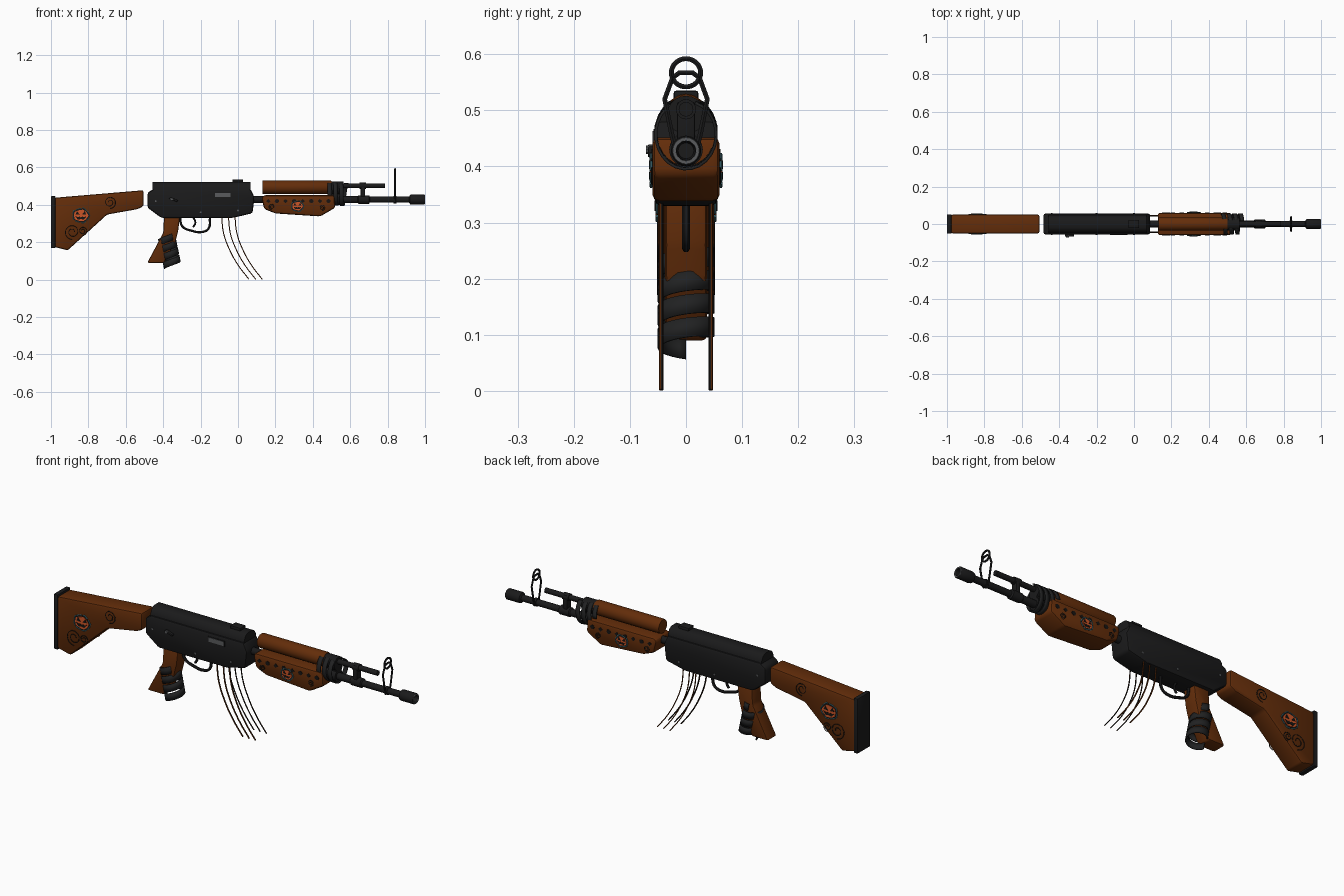
import bpy, bmesh, math
from mathutils import Vector

if "Cube" in bpy.data.objects:
    bpy.data.objects.remove(bpy.data.objects["Cube"], do_unlink=True)


def material(name, rgb):
    m = bpy.data.materials.new(name)
    m.use_nodes = True
    m.diffuse_color = (*rgb, 1)
    m.node_tree.nodes["Principled BSDF"].inputs["Base Color"].default_value = (*rgb, 1)
    return m


WOOD = material("brown_wood", (0.125, 0.026, 0.003))
STEEL = material("dark_steel", (0.0105, 0.0105, 0.011))
CLOTH = material("black_cloth", (0.015, 0.0155, 0.016))
GREY = material("worn_grey", (0.1, 0.105, 0.11))
ORANGE = material("pumpkin_orange", (0.6, 0.09, 0.02))
TEAL = material("dull_teal", (0.05, 0.15, 0.18))
INK = material("ink_black", (0.009, 0.007, 0.006))
made = []


def finish(name, bm, mat):
    bmesh.ops.recalc_face_normals(bm, faces=bm.faces[:])
    me = bpy.data.meshes.new(name)
    bm.to_mesh(me)
    bm.free()
    me.materials.append(mat)
    ob = bpy.data.objects.new(name, me)
    bpy.context.collection.objects.link(ob)
    made.append(ob)
    return ob


def prism(name, pts, lo, hi, mat, bevel=0.0, axis="y"):
    """Extrude an outline: (x, z) along y, or (y, z) along x."""
    bm = bmesh.new()
    place = (lambda p, d: (p[0], d, p[1])) if axis == "y" else (lambda p, d: (d, p[0], p[1]))
    face = bm.faces.new([bm.verts.new(place(p, lo)) for p in pts])
    ext = bmesh.ops.extrude_face_region(bm, geom=[face])
    step = Vector((0, hi - lo, 0)) if axis == "y" else Vector((hi - lo, 0, 0))
    bmesh.ops.translate(bm, vec=step, verts=[v for v in ext["geom"] if isinstance(v, bmesh.types.BMVert)])
    if bevel:
        bmesh.ops.bevel(bm, geom=bm.edges[:], offset=bevel, segments=2, profile=0.5, affect="EDGES")
    return finish(name, bm, mat)


def box(name, x0, x1, y0, y1, z0, z1, mat, bevel=0.0):
    return prism(name, [(x0, z0), (x1, z0), (x1, z1), (x0, z1)], y0, y1, mat, bevel)


def lathe(name, profile, z, mat, n=20):
    """Turn an (x, radius) profile around a line parallel to x."""
    bm = bmesh.new()
    rings = []
    for x, r in profile:
        rings.append([bm.verts.new((x, r * math.cos(a), z + r * math.sin(a)))
                      for a in (math.tau * i / n for i in range(n))])
    for a, b in zip(rings, rings[1:]):
        for i in range(n):
            bm.faces.new((a[i], a[(i + 1) % n], b[(i + 1) % n], b[i]))
    bmesh.ops.remove_doubles(bm, verts=bm.verts[:], dist=1e-5)
    return finish(name, bm, mat)


def rod(name, x0, x1, r, z, mat, n=20):
    return lathe(name, [(x0, 0), (x0, r), (x1, r), (x1, 0)], z, mat, n)


def tube(name, pts, r, mat, closed=False, smooth=True):
    """Round wire through 3D points."""
    cu = bpy.data.curves.new(name, "CURVE")
    cu.dimensions = "3D"
    cu.bevel_depth, cu.bevel_resolution, cu.use_fill_caps = r, 1, True
    cu.resolution_u = 4
    sp = cu.splines.new("BEZIER" if smooth else "POLY")
    dots = sp.bezier_points if smooth else sp.points
    dots.add(len(pts) - 1)
    for d, p in zip(dots, pts):
        if smooth:
            d.co = p
            d.handle_left_type = d.handle_right_type = "AUTO"
        else:
            d.co = (*p, 1)
    sp.use_cyclic_u = closed
    tmp = bpy.data.objects.new(name, cu)
    bpy.context.collection.objects.link(tmp)
    me = bpy.data.meshes.new_from_object(tmp.evaluated_get(bpy.context.evaluated_depsgraph_get()))
    bpy.data.objects.remove(tmp, do_unlink=True)
    me.materials.clear()
    me.materials.append(mat)
    ob = bpy.data.objects.new(name, me)
    bpy.context.collection.objects.link(ob)
    made.append(ob)


def wrap(name, start, end, ra, rb, turns, width, mat):
    """Spiral cloth strip around the line from start to end; ra lies in y."""
    start, end = Vector(start), Vector(end)
    axis = (end - start).normalized()
    side = Vector((0, 1, 0))
    other = axis.cross(side)
    bm = bmesh.new()
    n = int(turns * 24)
    rows = []
    for i in range(n + 1):
        a = math.tau * turns * i / n
        c = start.lerp(end, i / n) + side * ra * math.cos(a) + other * rb * math.sin(a)
        rows.append((bm.verts.new(c - axis * width / 2), bm.verts.new(c + axis * width / 2)))
    for a, b in zip(rows, rows[1:]):
        bm.faces.new((a[0], b[0], b[1], a[1]))
    ob = finish(name, bm, mat)
    mod = ob.modifiers.new("thickness", "SOLIDIFY")
    mod.thickness, mod.offset = 0.005, 0


def disc(cx, cz, rx, rz, n=24, lobes=0.0):
    return [(cx + rx * math.cos(a) * (1 - lobes * abs(math.sin(2.5 * a))),
             cz + rz * math.sin(a) * (1 - lobes * abs(math.sin(2.5 * a))))
            for a in (math.tau * i / n for i in range(n))]


# Shoulder stock
prism("stock", [(-0.98, 0.438), (-0.505, 0.478), (-0.505, 0.393), (-0.537, 0.377),
                (-0.70, 0.348), (-0.91, 0.157), (-0.98, 0.174)], -0.05, 0.05, WOOD, 0.01)
box("butt_plate", -1, -0.976, -0.052, 0.052, 0.168, 0.447, STEEL, 0.005)

# Receiver
prism("receiver", [(-0.484, 0.465), (-0.45, 0.485), (0.068, 0.485), (0.088, 0.44), (0.078, 0.355),
                   (-0.03, 0.33), (-0.41, 0.33), (-0.484, 0.385)], -0.056, 0.056, STEEL, 0.012)
prism("receiver_cover", [(-0.05, 0.45), (-0.048, 0.49), (-0.036, 0.513), (-0.02, 0.522), (0.02, 0.522),
                         (0.036, 0.513), (0.048, 0.49), (0.05, 0.45)], -0.458, 0.068, STEEL, axis="x")
box("rear_sight", -0.03, 0.028, -0.022, 0.022, 0.515, 0.535, STEEL, 0.004)
box("ejection_port", -0.129, -0.035, -0.058, -0.05, 0.437, 0.467, STEEL)
box("bolt", -0.124, -0.04, -0.06, -0.05, 0.441, 0.463, GREY)
prism("selector_lever", [(-0.37, 0.432), (-0.36, 0.44), (-0.32, 0.425), (-0.325, 0.415)],
      -0.068, -0.05, STEEL, 0.003)
prism("selector_pivot", disc(-0.355, 0.43, 0.008, 0.008, 10), -0.071, -0.06, GREY)
for s in (-1, 1):
    for x, z in [(-0.44, 0.42), (-0.2, 0.36), (0.0, 0.37)]:
        prism("pin", disc(x, z, 0.005, 0.005, 10), s * 0.05, s * 0.058, GREY)

# Pistol grip with cloth wrap
prism("grip", [(-0.395, 0.34), (-0.31, 0.34), (-0.32, 0.26), (-0.335, 0.2), (-0.395, 0.09),
               (-0.485, 0.09), (-0.40, 0.25)], -0.037, 0.037, WOOD, 0.008)
wrap("grip_wrap", (-0.384, 0, 0.238), (-0.352, 0, 0.083), 0.048, 0.045, 3.75, 0.035, CLOTH)

# Trigger group
tube("trigger_guard", [(-0.31, 0, 0.335), (-0.298, 0, 0.285), (-0.25, 0, 0.262), (-0.19, 0, 0.255),
                       (-0.158, 0, 0.272), (-0.15, 0, 0.335)], 0.007, STEEL)
tube("trigger", [(-0.24, 0, 0.335), (-0.228, 0, 0.305), (-0.24, 0, 0.28)], 0.006, STEEL)

# Open magazine of thin curved strips, dark on the inside
for s in (-1, 1):
    for shift in (0, 0.036, 0.071):
        path = [(-0.088, 0.34), (-0.078, 0.25), (-0.048, 0.165), (0.0, 0.078), (0.058, 0.002)]
        tube("magazine_strip", [(x + shift, s * 0.0455, z) for x, z in path], 0.0025, WOOD)
        tube("magazine_strip_lining", [(x + shift + 0.001, s * 0.043, z) for x, z in path], 0.0025, INK)

# Handguards
prism("lower_handguard", [(0.125, 0.44), (0.14, 0.452), (0.515, 0.452), (0.52, 0.385), (0.44, 0.338),
                          (0.2, 0.354), (0.14, 0.378)], -0.06, 0.06, WOOD, 0.012)
lathe("upper_handguard", [(0.13, 0), (0.13, 0.034), (0.135, 0.036), (0.495, 0.036), (0.5, 0.034), (0.5, 0)],
      0.494, WOOD, 16)
wrap("guard_wrap", (0.475, 0, 0.462), (0.575, 0, 0.456), 0.054, 0.061, 3.2, 0.022, CLOTH)
rod("guard_collar", 0.5, 0.565, 0.03, 0.43, STEEL)
rod("gas_collar", 0.49, 0.565, 0.034, 0.492, STEEL)
for s in (-1, 1):
    for i in range(8):
        prism("vent_stud", disc(0.162 + 0.046 * i, 0.42, 0.012, 0.011, 4 + 4 * (i % 2)),
              s * 0.055, s * 0.0615, INK)

# Barrel, gas tube and muzzle
lathe("barrel", [(0.06, 0), (0.06, 0.018), (0.64, 0.018), (0.645, 0.023), (0.7, 0.023), (0.705, 0.016),
                 (0.915, 0.016), (0.92, 0.025), (0.927, 0.027), (0.995, 0.027), (0.998, 0.025),
                 (0.998, 0.017), (0.96, 0.014), (0.96, 0)], 0.428, STEEL)
lathe("muzzle_crown", [(0.997, 0.0245), (1, 0.0235), (1, 0.018), (0.99, 0.0165)], 0.428, GREY)
rod("gas_tube", 0.48, 0.787, 0.013, 0.502, STEEL, 16)
for x in (0.553, 0.668):
    box("gas_block", x - 0.012, x + 0.012, -0.016, 0.016, 0.43, 0.515, STEEL, 0.004)
rod("gas_ring", 0.65, 0.685, 0.018, 0.502, STEEL, 16)

# Front sight
X = 0.84
tube("front_sight_ring", [(X, y, z) for y, z in disc(0, 0.567, 0.026, 0.025, 16)], 0.005, STEEL, True)
tube("front_sight_arch", [(X, y, z) for y, z in [(-0.015, 0.415), (-0.026, 0.46), (-0.038, 0.52), (-0.024, 0.558),
     (-0.012, 0.567), (0.012, 0.567), (0.024, 0.558), (0.038, 0.52), (0.026, 0.46), (0.015, 0.415)]],
     0.005, STEEL, False, False)
rod("front_sight_band", X - 0.008, X + 0.008, 0.02, 0.428, STEEL)


# Pumpkin and swirl ornaments on both sides
def pumpkin(cx, cz, r, s, y):
    def at(pts):
        return [(cx + r * u, cz + r * v) for u, v in pts]
    prism("pumpkin_shadow", disc(cx, cz, r * 0.94, r * 0.78, 40, 0.1), s * y, s * (y + 0.002), INK)
    prism("pumpkin_face", disc(cx, cz, r * 0.82, r * 0.66, 40, 0.1), s * y, s * (y + 0.004), ORANGE)
    ring = disc(cx, cz, r * 0.98, r * 0.84, 40, 0.1)
    for k in range(0, 40, 5):
        tube("pumpkin_outline", [(px, s * (y + 0.002), pz) for px, pz in ring[k:k + 5]], 0.0028, TEAL)
    for e in (-1, 1):
        prism("pumpkin_eye", at([(e * 0.12, 0.08), (e * 0.58, 0.12), (e * 0.42, 0.48)]), s * y, s * (y + 0.006), INK)
    prism("pumpkin_mouth", at([(-0.62, -0.08), (-0.3, -0.18), (-0.15, -0.1), (0, -0.22), (0.15, -0.1),
                               (0.3, -0.18), (0.62, -0.08), (0.32, -0.46), (0, -0.38), (-0.32, -0.46)]),
          s * y, s * (y + 0.006), INK)


def swirl(cx, cz, r, s, y, flip=1):
    pts = []
    for i in range(22):
        a, q = math.tau * i / 12, r * (0.25 + 0.75 * i / 21)
        pts.append((cx + flip * q * math.cos(a), s * y, cz + q * math.sin(a)))
    tube("swirl", pts, 0.002, INK)


for s in (-1, 1):
    pumpkin(-0.84, 0.343, 0.049, s, 0.05)
    pumpkin(0.318, 0.393, 0.036, s, 0.06)
    swirl(-0.885, 0.255, 0.042, s, 0.05)
    swirl(-0.83, 0.26, 0.024, s, 0.05, -1)
    swirl(-0.685, 0.413, 0.034, s, 0.05, -1)
    swirl(0.18, 0.39, 0.016, s, 0.06)
    swirl(0.45, 0.385, 0.016, s, 0.06, -1)

# Smooth shading with sharp edges kept
bpy.ops.object.select_all(action="DESELECT")
for ob in made:
    ob.select_set(True)
bpy.context.view_layer.objects.active = made[0]
bpy.ops.object.shade_smooth_by_angle(angle=math.radians(35))
